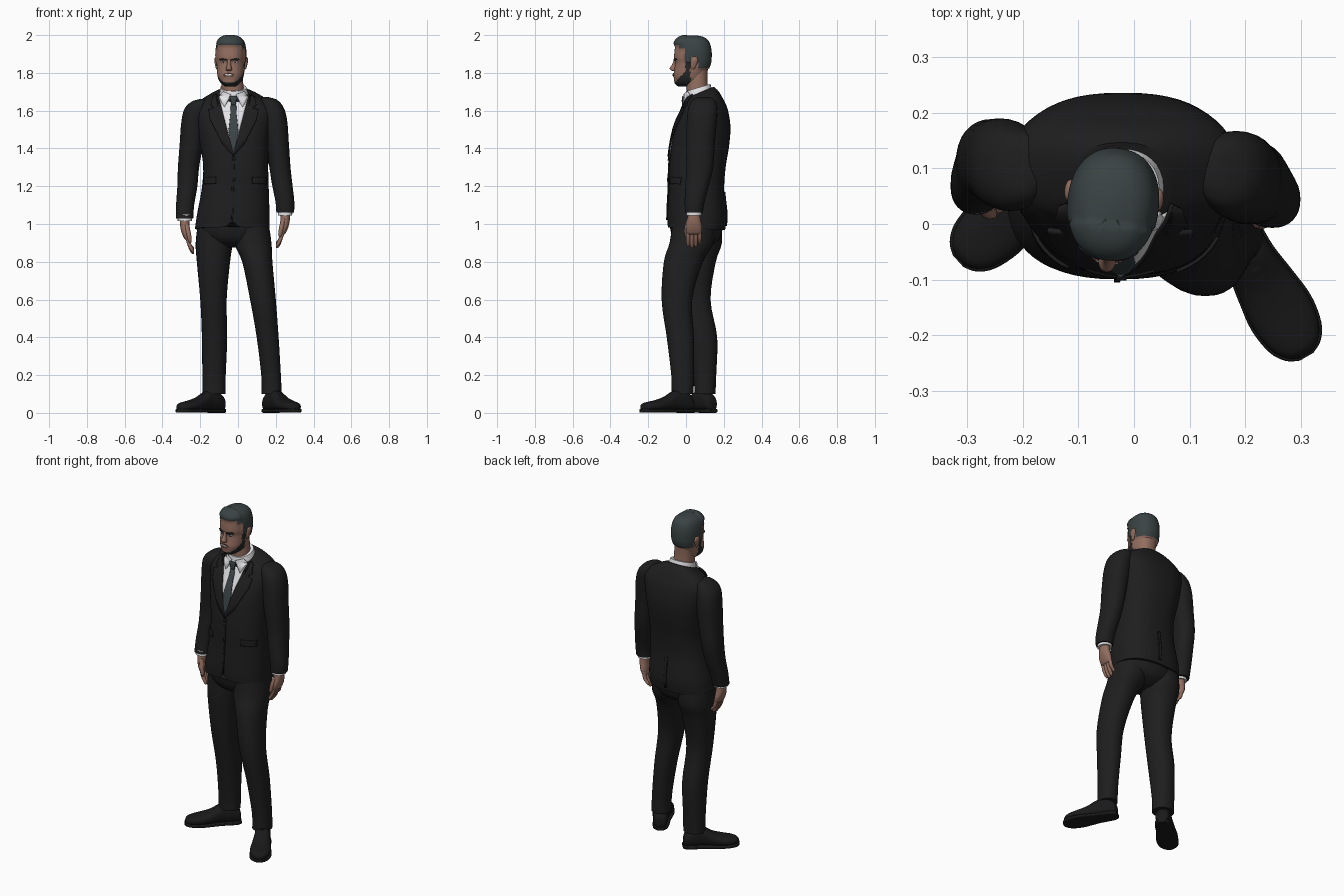
import bpy, bmesh, math
from mathutils import Matrix, Vector
from mathutils.bvhtree import BVHTree


def material(name, r, g, b):
    m = bpy.data.materials.new(name)
    m.diffuse_color = (r, g, b, 1)
    return m


SUIT = material("suit black", 0.013, 0.013, 0.013)
SHOE = material("shoe black", 0.010, 0.010, 0.011)
SHIRT = material("shirt white", 0.80, 0.80, 0.82)
TIE = material("tie slate", 0.045, 0.058, 0.062)
HAIR = material("hair slate", 0.042, 0.055, 0.056)
BEARD = material("beard dark", 0.018, 0.020, 0.020)
SKIN = material("skin", 0.29, 0.155, 0.115)
LIP = material("lip brown", 0.17, 0.075, 0.06)


def finish(name, bm, mats, angle=45):
    bmesh.ops.recalc_face_normals(bm, faces=bm.faces)
    me = bpy.data.meshes.new(name)
    bm.to_mesh(me)
    bm.free()
    for m in mats:
        me.materials.append(m)
    me.shade_smooth()
    me.set_sharp_from_angle(angle=math.radians(angle))
    ob = bpy.data.objects.new(name, me)
    bpy.context.collection.objects.link(ob)
    return ob


def smooth_path(keys, steps):
    # Catmull-Rom through the key sections
    out = []
    for i in range(len(keys) - 1):
        p0, p1 = keys[max(i - 1, 0)], keys[i]
        p2, p3 = keys[i + 1], keys[min(i + 2, len(keys) - 1)]
        for k in range(steps):
            t = k / steps
            out.append([0.5 * (2 * b + (c - a) * t + (2 * a - 5 * b + 4 * c - d) * t * t
                               + (3 * b - a - 3 * c + d) * t ** 3)
                        for a, b, c, d in zip(p0, p1, p2, p3)])
    return out + [list(keys[-1])]


def loft(name, keys, mat, segs=32, steps=4, e=2.2, edit=None, mats=None, matrix=None):
    # key section: z, centre x, centre y, radius x, radius y, tilt
    keys = [tuple(k) + (0,) * (6 - len(k)) for k in keys]
    bm = bmesh.new()
    rings = []
    for z, cx, cy, rx, ry, tilt in smooth_path(keys, steps):
        ring = []
        for i in range(segs):
            a = 2 * math.pi * i / segs
            c, s = math.cos(a), math.sin(a)
            x = rx * math.copysign(abs(c) ** (2 / e), c)
            y = ry * math.copysign(abs(s) ** (2 / e), s)
            ring.append(bm.verts.new((cx + x, cy + y, z + tilt * y)))
        rings.append(ring)
    for a, b in zip(rings, rings[1:]):
        for i in range(segs):
            j = (i + 1) % segs
            bm.faces.new((a[i], a[j], b[j], b[i]))
    bm.faces.new(rings[0])
    bm.faces.new(rings[-1])
    bmesh.ops.recalc_face_normals(bm, faces=bm.faces)
    if edit:
        edit(bm)
    if matrix:
        bm.transform(matrix)
    return finish(name, bm, mats or [mat])


def plate(name, pts, mat, targets, lift, side=-1, cuts=5, thick=0.006):
    # flat outline in x,z laid onto the target surface
    src = bmesh.new()
    for t in targets:
        src.from_mesh(t.data)
    tree = BVHTree.FromBMesh(src)
    bm = bmesh.new()
    bm.faces.new([bm.verts.new((x, side, z)) for x, z in pts])
    bmesh.ops.triangulate(bm, faces=bm.faces)
    bmesh.ops.subdivide_edges(bm, edges=bm.edges[:], cuts=cuts, use_grid_fill=True)
    for v in bm.verts:
        hit, n, _, _ = tree.ray_cast(v.co, Vector((0, -side, 0)))
        if hit is None:
            hit, n, _, _ = tree.find_nearest(Vector((v.co.x, 0.05 + side * 0.08, v.co.z)))
        if n.y * side < 0:
            n = -n
        v.co = hit + n * lift
    src.free()
    ob = finish(name, bm, [mat])
    mod = ob.modifiers.new("thickness", "SOLIDIFY")
    mod.thickness, mod.offset = thick, 0
    return ob


def oval(cx, cz, rx, rz, n=14):
    return [(cx + rx * math.cos(2 * math.pi * i / n), cz + rz * math.sin(2 * math.pi * i / n)) for i in range(n)]


def box(x0, x1, z0, z1):
    return [(x0, z0), (x1, z0), (x1, z1), (x0, z1)]


# Jacket body, with rounded cutaway at the front hem
def cutaway(bm):
    for v in bm.verts:
        if v.co.y < 0:
            w = max(0, 1 - abs(v.co.x + 0.03) / 0.06)
            v.co.z = max(v.co.z, 0.98 + 0.035 * w * w)


jacket = loft("jacket_body", [
    (0.975, -0.03, 0.055, 0.198, 0.152, -0.05), (1.05, -0.025, 0.058, 0.192, 0.157, -0.03),
    (1.18, -0.015, 0.055, 0.178, 0.147), (1.30, -0.012, 0.06, 0.172, 0.15),
    (1.42, -0.018, 0.076, 0.182, 0.153), (1.52, -0.02, 0.09, 0.195, 0.145),
    (1.60, -0.02, 0.098, 0.205, 0.122, 0.08), (1.645, -0.02, 0.095, 0.185, 0.10, 0.2),
    (1.675, -0.02, 0.082, 0.135, 0.088, 0.35), (1.695, -0.022, 0.07, 0.085, 0.076, 0.42)],
    SUIT, segs=56, steps=5, e=2.5, edit=cutaway)

# Neck and shirt collar
neck = loft("neck", [(1.64, -0.025, 0.07, 0.062, 0.06), (1.74, -0.03, 0.058, 0.058, 0.056),
                     (1.83, -0.036, 0.06, 0.058, 0.056)], SKIN)
collar = loft("shirt_collar", [(1.66, -0.022, 0.068, 0.079, 0.073, 0.35), (1.69, -0.022, 0.066, 0.076, 0.071, 0.32),
                               (1.722, -0.024, 0.064, 0.069, 0.065, 0.3)], SHIRT)

# Shirt front, tie, collar wings, lapels
MID = -0.024
plate("shirt_front", [(MID, 1.37), (MID + 0.084, 1.67), (MID - 0.084, 1.67)], SHIRT, [jacket], 0.003, cuts=8)
plate("tie_blade", [(MID - 0.006, 1.37), (MID + 0.006, 1.37), (MID + 0.026, 1.49), (MID + 0.010, 1.64),
                    (MID - 0.010, 1.64), (MID - 0.026, 1.49)], TIE, [jacket], 0.008, thick=0.008)
plate("tie_knot", [(MID - 0.011, 1.632), (MID + 0.011, 1.632), (MID + 0.018, 1.675), (MID - 0.018, 1.675)],
      TIE, [jacket, collar], 0.012, thick=0.009)
for s, side in ((-1, "left"), (1, "right")):
    plate("collar_wing_" + side, [(MID + s * x, z) for x, z in
          ((0.012, 1.685), (0.048, 1.615), (0.074, 1.67), (0.05, 1.70))], SHIRT, [jacket, collar], 0.007)
    plate("lapel_" + side, [(MID + s * x, z) for x, z in
          ((-0.004, 1.355), (0.074, 1.655), (0.088, 1.68), (0.108, 1.665), (0.118, 1.625), (0.100, 1.61),
           (0.128, 1.60), (0.12, 1.55), (0.055, 1.42))], SUIT, [jacket], 0.009, thick=0.008)

# Jacket front edge, buttons, pockets, back vent
plate("front_edge", [(-0.036, 1.02), (-0.026, 1.02), (-0.018, 1.37), (-0.03, 1.37)], SUIT, [jacket], 0.003)
plate("back_vent", box(-0.018, -0.002, 0.99, 1.17), SUIT, [jacket], 0.003, side=1)
for z in (1.235, 1.345):
    plate("button", oval(-0.022, z, 0.009, 0.009), SHOE, [jacket], 0.007, cuts=1)
plate("pocket_flap_left", [(-0.175, 1.21), (-0.115, 1.215), (-0.115, 1.25), (-0.178, 1.245)], SUIT, [jacket], 0.005)
plate("pocket_flap_right", [(0.075, 1.215), (0.143, 1.21), (0.146, 1.245), (0.075, 1.25)], SUIT, [jacket], 0.005)

# Sleeves
loft("sleeve_left", [
    (1.662, -0.185, 0.10, 0.015, 0.03), (1.648, -0.20, 0.10, 0.045, 0.058), (1.61, -0.219, 0.10, 0.064, 0.076),
    (1.54, -0.234, 0.108, 0.066, 0.08), (1.42, -0.247, 0.113, 0.062, 0.076), (1.30, -0.262, 0.115, 0.056, 0.070),
    (1.20, -0.268, 0.102, 0.053, 0.063), (1.10, -0.28, 0.080, 0.048, 0.054), (1.03, -0.283, 0.066, 0.046, 0.049)], SUIT)
loft("sleeve_right", [
    (1.672, 0.145, 0.095, 0.015, 0.03), (1.658, 0.16, 0.093, 0.045, 0.058), (1.62, 0.178, 0.09, 0.062, 0.076),
    (1.55, 0.194, 0.084, 0.066, 0.08), (1.43, 0.207, 0.076, 0.062, 0.077), (1.30, 0.222, 0.073, 0.056, 0.071),
    (1.21, 0.234, 0.060, 0.054, 0.063), (1.12, 0.248, 0.046, 0.050, 0.053), (1.06, 0.25, 0.042, 0.047, 0.047)], SUIT)

# Cuffs and hands
for s, side, wx, wy, wz in ((-1, "left", -0.281, 0.06, 1.03), (1, "right", 0.249, 0.042, 1.06)):
    loft("cuff_" + side, [(wz + 0.02, wx, wy, 0.039, 0.041), (wz - 0.014, wx, wy, 0.038, 0.04)], SHIRT, steps=2)
    loft("palm_" + side, [
        (wz, wx, wy, 0.026, 0.03), (wz - 0.04, wx, wy, 0.025, 0.036), (wz - 0.075, wx - s * 0.005, wy, 0.023, 0.043),
        (wz - 0.105, wx - s * 0.012, wy, 0.017, 0.041), (wz - 0.115, wx - s * 0.014, wy, 0.009, 0.034)], SKIN, segs=24)
    for i in range(4):
        y = wy - 0.031 + 0.0205 * i
        end = 0.188 - (0.008, 0, 0.005, 0.022)[i]
        x = wx - s * 0.012
        loft("finger_" + side, [
            (wz - 0.09, x, y, 0.011, 0.010), (wz - 0.135, x - s * 0.010, y, 0.011, 0.0105),
            (wz - end + 0.012, x - s * 0.026, y, 0.010, 0.0095), (wz - end, x - s * 0.031, y, 0.004, 0.004)],
            SKIN, segs=12, steps=3)
    loft("thumb_" + side, [
        (wz - 0.03, wx - s * 0.008, wy - 0.024, 0.012, 0.012), (wz - 0.075, wx - s * 0.018, wy - 0.037, 0.013, 0.013),
        (wz - 0.115, wx - s * 0.026, wy - 0.041, 0.010, 0.010), (wz - 0.13, wx - s * 0.028, wy - 0.041, 0.004, 0.004)],
        SKIN, segs=12, steps=3)

# Trousers
loft("trouser_seat", [(1.05, -0.025, 0.055, 0.175, 0.14), (0.97, -0.025, 0.055, 0.185, 0.138),
                      (0.91, -0.025, 0.055, 0.14, 0.115), (0.875, -0.025, 0.05, 0.05, 0.06)], SUIT)
loft("trouser_leg_left", [
    (1.02, -0.115, 0.07, 0.095, 0.115), (0.90, -0.126, 0.072, 0.098, 0.118), (0.80, -0.130, 0.057, 0.088, 0.101),
    (0.60, -0.130, 0.053, 0.070, 0.077), (0.40, -0.124, 0.088, 0.067, 0.077), (0.20, -0.127, 0.10, 0.062, 0.060),
    (0.10, -0.127, 0.10, 0.062, 0.056)], SUIT)
loft("trouser_leg_right", [
    (1.02, 0.065, 0.045, 0.095, 0.115), (0.90, 0.078, 0.030, 0.099, 0.117), (0.80, 0.102, -0.014, 0.080, 0.103),
    (0.60, 0.132, -0.048, 0.068, 0.081), (0.40, 0.157, -0.030, 0.058, 0.072), (0.20, 0.175, -0.018, 0.052, 0.060),
    (0.10, 0.178, -0.018, 0.053, 0.058)], SUIT)

# Shoes: stations are distance from heel, half width, height
LAST = ((0, 0.022, 0.06), (0.012, 0.036, 0.085), (0.06, 0.043, 0.115), (0.11, 0.044, 0.112), (0.165, 0.052, 0.080),
        (0.22, 0.058, 0.062), (0.27, 0.050, 0.052), (0.298, 0.032, 0.044), (0.31, 0.010, 0.030))
for side, hx, hy, dx, dy in (("left", -0.083, 0.143, -0.743, -0.67), ("right", 0.153, 0.033, 0.50, -0.866)):
    d, up = Vector((dx, dy, 0)).normalized(), Vector((0, 0, 1))
    across = up.cross(d)
    m = Matrix((across, up, d)).transposed().to_4x4()
    m.translation = (hx, hy, 0)
    loft("shoe_" + side, [(t, 0, 0.008 + h / 2, w, h / 2 - 0.002) for t, w, h in LAST], SHOE, e=2.4, matrix=m)
    loft("sole_" + side, [(t * 1.01, 0, 0.012, w + 0.004, 0.010) for t, w, h in LAST], SHOE, e=5, matrix=m)
    loft("heel_" + side, [(t, 0, 0.011, w, 0.011) for t, w in ((-0.004, 0.024), (0.02, 0.041), (0.075, 0.044))],
         SHOE, e=5, matrix=m)
    for k in range(4):
        t = 0.115 + 0.016 * k
        loft("lace_" + side, [(t - 0.004, 0, 0.117 - 0.011 * k, 0.012, 0.003),
                              (t + 0.004, 0, 0.114 - 0.011 * k, 0.012, 0.003)], SHOE, segs=10, steps=1, matrix=m)


# Head with hair and beard areas
def hairline(y):
    for limit, z in ((-0.025, 1.943), (0.002, 1.93), (0.03, 1.86), (0.07, 1.885)):
        if y < limit:
            return z
    return 1.826


def hair_and_beard(bm):
    raised = set()
    for f in bm.faces:
        c = f.calc_center_median()
        if c.z > hairline(c.y):
            f.material_index = 1
            raised.update(f.verts)
        elif c.y < 0.03 and (c.z < 1.748 + (c.y + 0.06) * 0.9 or (c.y > 0.004 and c.z < 1.88)):
            f.material_index = 2
    bm.normal_update()
    for v in raised:
        quiff = 0.005 if v.co.y < 0 and v.co.z > 1.95 else 0
        v.co += v.normal * (0.005 + quiff)


HX = -0.036
PROFILE = ((1.994, 0.012, 0.01, 0.05), (1.985, 0.046, -0.03, 0.092), (1.962, 0.067, -0.054, 0.118),
           (1.92, 0.076, -0.060, 0.130), (1.88, 0.077, -0.063, 0.131), (1.853, 0.075, -0.057, 0.128),
           (1.82, 0.073, -0.061, 0.116), (1.79, 0.070, -0.066, 0.102), (1.765, 0.063, -0.063, 0.092),
           (1.745, 0.049, -0.060, 0.075), (1.728, 0.026, -0.042, 0.045))
head = loft("head", [(z, HX, (f + b) / 2, w, (b - f) / 2) for z, w, f, b in PROFILE], SKIN,
            segs=64, steps=5, e=2.25, edit=hair_and_beard, mats=[SKIN, HAIR, BEARD])
parts = [head]
parts.append(loft("nose", [(1.872, HX, -0.058, 0.008, 0.006), (1.845, HX, -0.061, 0.010, 0.013),
                           (1.825, HX, -0.065, 0.015, 0.022), (1.815, HX, -0.062, 0.016, 0.019),
                           (1.809, HX, -0.06, 0.008, 0.008)], SKIN, segs=16))

# Face features
parts.append(plate("lips", oval(HX, 1.789, 0.027, 0.009), LIP, [head], 0.002, cuts=2, thick=0.005))
parts.append(plate("teeth", oval(HX, 1.790, 0.020, 0.004), SHIRT, [head], 0.004, cuts=2, thick=0.004))
for s in (-1, 1):
    x = HX + s * 0.031
    parts.append(plate("eyebrow", [(x - s * 0.018, 1.866), (x + s * 0.020, 1.869), (x + s * 0.016, 1.877),
                                   (x - s * 0.018, 1.873)], BEARD, [head], 0.003, cuts=2))
    parts.append(plate("eye_white", oval(x, 1.855, 0.011, 0.004), SHIRT, [head], 0.001, cuts=1, thick=0.003))
    parts.append(plate("iris", oval(x, 1.855, 0.004, 0.004), BEARD, [head], 0.002, cuts=1, thick=0.003))
    ex = HX + s * 0.079
    parts.append(loft("ear", [(1.818, ex - s * 0.006, 0.042, 0.004, 0.007), (1.83, ex - s * 0.003, 0.045, 0.007, 0.013),
                              (1.86, ex, 0.051, 0.010, 0.020), (1.878, ex, 0.052, 0.009, 0.017),
                              (1.886, ex - s * 0.002, 0.052, 0.004, 0.007)], SKIN, segs=16))

# Turn the head slightly
pivot = Matrix.Translation((HX, 0.05, 0))
turn = pivot @ Matrix.Rotation(math.radians(-6), 4, "Z") @ pivot.inverted()
for ob in parts:
    ob.data.transform(turn)
